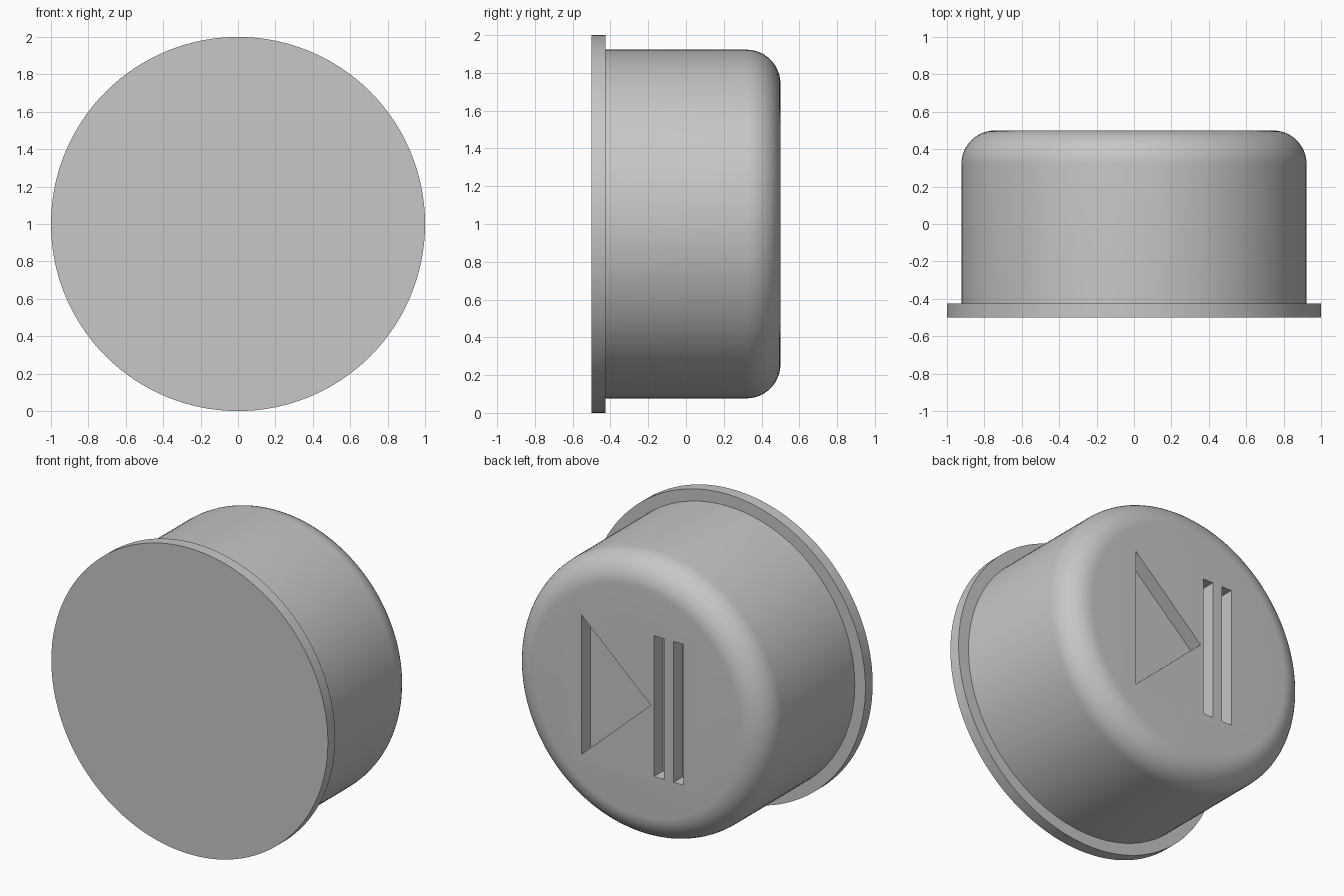
import bpy, bmesh, math

if "Cube" in bpy.data.objects:
    bpy.data.objects.remove(bpy.data.objects["Cube"])

SEGMENTS = 128
BACK = 0.5            # y of the engraved face
FLANGE_Y = -0.425     # step between flange and body
BODY_R = 0.923
FILLET = 0.18
DEPTH = 0.09          # engraving depth

grey = bpy.data.materials.new("plain grey")
grey.use_nodes = True
colour = (0.57, 0.57, 0.57, 1)
grey.diffuse_color = colour
grey.node_tree.nodes["Principled BSDF"].inputs["Base Color"].default_value = colour


def make_object(name, bm):
    bmesh.ops.recalc_face_normals(bm, faces=bm.faces)
    mesh = bpy.data.meshes.new(name)
    bm.to_mesh(mesh)
    bm.free()
    mesh.materials.append(grey)
    obj = bpy.data.objects.new(name, mesh)
    bpy.context.collection.objects.link(obj)
    return obj


def lathe(name, profile):
    """Turn (radius, y) points about the y axis and cap both ends."""
    bm = bmesh.new()
    rings = []
    for r, y in profile:
        angles = [2 * math.pi * i / SEGMENTS for i in range(SEGMENTS)]
        rings.append([bm.verts.new((r * math.cos(a), y, 1 + r * math.sin(a))) for a in angles])
    for low, high in zip(rings, rings[1:]):
        for i in range(SEGMENTS):
            j = (i + 1) % SEGMENTS
            bm.faces.new((low[i], low[j], high[j], high[i]))
    bm.faces.new(rings[0])
    bm.faces.new(rings[-1])
    return make_object(name, bm)


def engrave(target, name, outline):
    """Sink an (x, z) outline into the back face."""
    bm = bmesh.new()
    base = bm.faces.new([bm.verts.new((x, BACK - DEPTH, 1 + z)) for x, z in outline])
    side = bmesh.ops.extrude_face_region(bm, geom=[base])
    moved = [v for v in side["geom"] if isinstance(v, bmesh.types.BMVert)]
    bmesh.ops.translate(bm, verts=moved, vec=(0, DEPTH + 0.1, 0))
    cutter = make_object(name, bm)
    cutter.hide_render = True
    mod = target.modifiers.new(name, 'BOOLEAN')
    mod.operation = 'DIFFERENCE'
    mod.solver = 'EXACT'
    mod.object = cutter
    bpy.context.view_layer.objects.active = target
    bpy.ops.object.modifier_apply(modifier=mod.name)
    bpy.data.objects.remove(cutter)


# Flanged cap with a rounded back edge
profile = [(1, -BACK), (1, FLANGE_Y), (BODY_R, FLANGE_Y)]
for step in range(13):
    a = math.pi / 2 * step / 12
    profile.append((BODY_R - FILLET + FILLET * math.cos(a),
                    BACK - FILLET + FILLET * math.sin(a)))
cap = lathe("button_cap", profile)

# Engraved triangle and two upright bars
engrave(cap, "triangle_recess", [(0.405, 0.455), (0.405, -0.455), (-0.095, 0)])
for number, x in enumerate((-0.155, -0.297)):
    w, h = 0.036, 0.46
    engrave(cap, f"bar_recess_{number}", [(x - w, -h), (x + w, -h), (x + w, h), (x - w, h)])

# Smooth shading with sharp edges kept
bpy.ops.object.select_all(action='DESELECT')
cap.select_set(True)
bpy.context.view_layer.objects.active = cap
bpy.ops.object.shade_smooth_by_angle(angle=math.radians(30))
